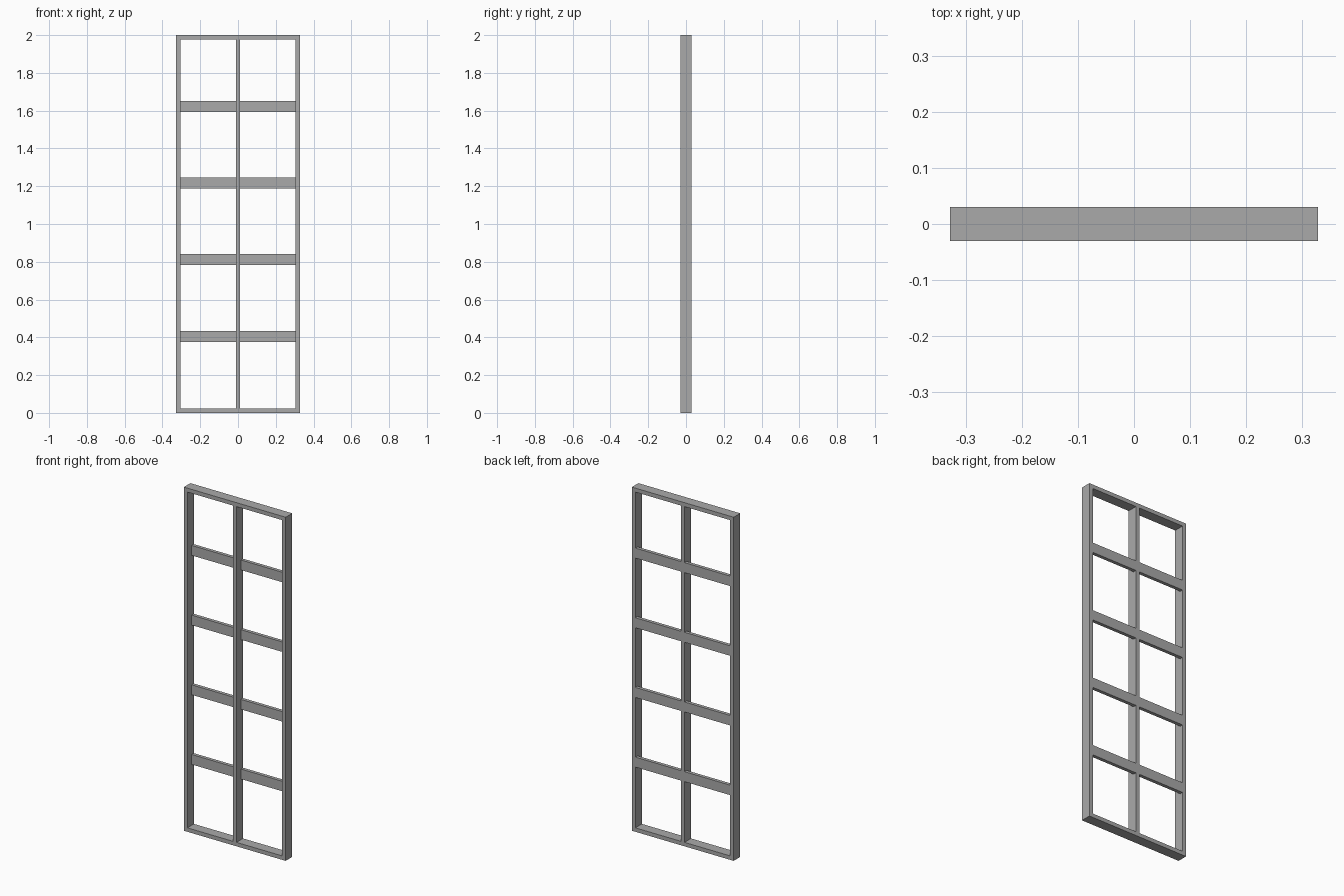
import bpy

cube = bpy.data.objects.get("Cube")
if cube:
    bpy.data.objects.remove(cube, do_unlink=True)

grey = bpy.data.materials.new("grey metal")
grey.use_nodes = True
colour = (0.4, 0.4, 0.4, 1)
grey.diffuse_color = colour
grey.node_tree.nodes["Principled BSDF"].inputs["Base Color"].default_value = colour

HALF_WIDTH, HALF_DEPTH, HEIGHT = 0.328, 0.03, 2.0
BAR = 0.023          # thickness of the frame members
INNER = HALF_WIDTH - BAR


def box(name, low, high):
    """Add a box spanning two opposite corners."""
    centre = [(a + b) / 2 for a, b in zip(low, high)]
    bpy.ops.mesh.primitive_cube_add(size=1, location=centre)
    part = bpy.context.object
    part.name = name
    part.scale = [b - a for a, b in zip(low, high)]
    bpy.ops.object.transform_apply(location=False, rotation=False, scale=True)
    part.data.materials.append(grey)


# Outer posts and middle upright
for name, x in (("right_post", -HALF_WIDTH), ("left_post", INNER)):
    box(name, (x, -HALF_DEPTH, 0), (x + BAR, HALF_DEPTH, HEIGHT))
box("middle_upright", (-BAR / 2, -HALF_DEPTH, BAR), (BAR / 2, HALF_DEPTH, HEIGHT - BAR))

# Bottom and top rails
for name, z in (("bottom_rail", 0), ("top_rail", HEIGHT - BAR)):
    box(name, (-INNER, -HALF_DEPTH, z), (INNER, HALF_DEPTH, z + BAR))

# Thin crossbars flush with the back, split by the upright
for i in range(1, 5):
    z = 0.4055 * i
    for side, x0, x1 in (("right", -INNER, -BAR / 2), ("left", BAR / 2, INNER)):
        box(f"{side}_crossbar_{i}", (x0, 0.01, z - 0.029), (x1, HALF_DEPTH, z + 0.029))
